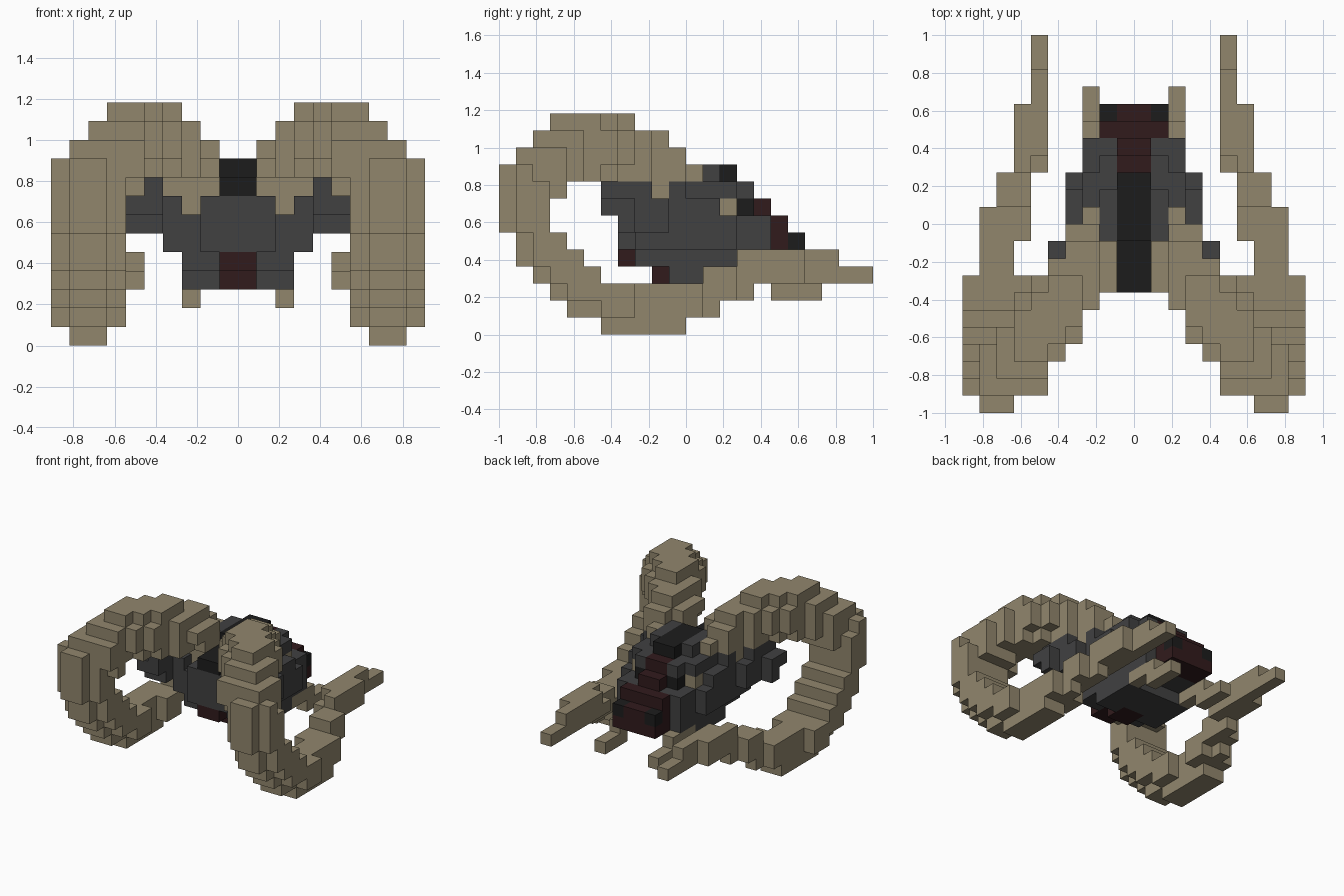
import bpy, bmesh
from mathutils import Vector

cube = bpy.data.objects.get("Cube")
if cube:
    bpy.data.objects.remove(cube, do_unlink=True)

U = 1 / 11  # size of one block


def material(name, rgb):
    m = bpy.data.materials.new(name)
    m.use_nodes = True
    m.diffuse_color = (*rgb, 1)
    m.node_tree.nodes["Principled BSDF"].inputs["Base Color"].default_value = (*rgb, 1)
    return m


MATS = {
    "horn": material("horn_tan", (0.285, 0.24, 0.152)),
    "shell": material("dark_grey", (0.052, 0.052, 0.053)),
    "crest": material("near_black", (0.012, 0.012, 0.012)),
    "trim": material("dark_maroon", (0.031, 0.011, 0.012)),
}

blocks = {}  # cell -> (part, colour), left half only


def box(part, colour, xs, ys, zs):
    for x in range(*xs):
        for y in range(*ys):
            for z in range(*zs):
                blocks[x, y, z] = (part, colour)


# Head shell, stepped like a dome
for xs, ys, zs in [
    ((0, 2), (-4, -1), (5, 8)),
    ((0, 2), (-1, 4), (5, 9)),
    ((1, 2), (-1, 2), (9, 10)),
    ((0, 3), (-3, 5), (4, 7)),
    ((0, 3), (-2, 3), (7, 9)),
    ((3, 4), (0, 2), (5, 8)),
    ((3, 4), (2, 3), (5, 7)),
    ((3, 4), (-1, 0), (5, 9)),
    ((3, 4), (-3, -1), (5, 7)),
    ((0, 3), (-1, 3), (3, 4)),
]:
    box("head_shell", "shell", xs, ys, zs)

# Ears reaching forward and out
for xs, ys, zs in [
    ((3, 4), (-3, -1), (6, 8)),
    ((4, 5), (-4, -2), (6, 9)),
    ((4, 5), (-2, -1), (6, 8)),
    ((4, 5), (-5, -4), (7, 9)),
    ((5, 6), (-5, -3), (7, 8)),
    ((5, 6), (-4, -3), (6, 8)),
]:
    box("ears", "shell", xs, ys, zs)

# Maroon mouth and nape
for ys, zs in [((-4, -1), (4, 5)), ((-2, 0), (3, 4))]:
    box("mouth", "trim", (0, 1), ys, zs)
for xs, ys, zs in [
    ((0, 1), (3, 4), (7, 9)),
    ((0, 1), (4, 5), (6, 8)),
    ((0, 2), (5, 6), (4, 7)),
    ((0, 1), (6, 7), (4, 6)),
    ((1, 2), (6, 7), (4, 5)),
]:
    box("nape", "trim", xs, ys, zs)

# Black crest and nape corners
for xs, ys, zs in [
    ((0, 1), (-4, -1), (8, 9)),
    ((0, 1), (-1, 3), (8, 10)),
    ((1, 2), (3, 4), (7, 8)),
    ((1, 2), (6, 7), (5, 6)),
]:
    box("crest", "crest", xs, ys, zs)

# Small tan pieces: side studs and the lower prongs
box("side_studs", "horn", (2, 3), (2, 3), (7, 8))
box("prongs", "horn", (2, 3), (5, 8), (2, 3))
box("prongs", "horn", (2, 3), (3, 6), (3, 4))

# Horn: a tapering tube along a curled path (x, y, z, radius)
PATH = [
    (3, -1.3, 8, 1.3), (3, -1.5, 9.5, 1.8), (3.2, -3, 10.4, 1.9),
    (4.2, -4.3, 11, 1.95), (5.8, -6.6, 11, 2), (7, -8.4, 9.8, 2),
    (8, -9.3, 8.6, 1.85), (8, -9.5, 7.3, 1.75), (8, -8, 4.8, 1.75),
    (8, -6.7, 3.4, 1.85), (8, -3.5, 1.5, 1.75), (8, -2.2, 1.5, 1.75),
    (7.7, -0.5, 1.8, 1.5), (7.2, 1.5, 2.7, 1.2), (6.5, 3.5, 3.6, 1.2),
    (6, 6, 3.8, 1.05), (5.5, 8.5, 4, 0.8), (5.5, 10.5, 3.5, 0.6),
]
# Open middle of the curl: y -> z range
HOLE = {-8: (6, 8), -7: (5, 9), -6: (4, 9), -5: (3, 9), -4: (3, 9), -3: (3, 9)}


def horn_allows(x, y, z):
    lo, hi = HOLE.get(y, (3, 7) if -3 < y < 1 else (0, 0))
    if lo <= z < hi or not (0 <= z < 13 and -11 <= y < 11 and x < 10):
        return False
    if z >= 6:  # root side
        if y >= -1:
            return y == -1 and x in (2, 3) and z >= 9
        return x >= 1 and (y < -3 or x < (5 if y == -3 else 4))
    if y >= 7:  # tail narrows toward the tip
        return x == 5
    if y >= 3:
        return x in (5, 6)
    if y >= 1:
        return x in (6, 7)
    if y >= -3:
        return (6 if y >= -1 else 7) <= x < 9
    return True


for a, b in zip(PATH, PATH[1:]):
    for step in range(13):
        t = step / 12
        cx, cy, cz, r = (p + (q - p) * t for p, q in zip(a, b))
        centre = Vector((cx, cy, cz))
        for x in range(int(cx) - 3, int(cx) + 4):
            for y in range(int(cy) - 4, int(cy) + 4):
                for z in range(int(cz) - 3, int(cz) + 4):
                    mid = Vector((x + 0.5, y + 0.5, z + 0.5))
                    if (mid - centre).length <= r and horn_allows(x, y, z):
                        blocks[x, y, z] = ("horn", "horn")
box("horn", "horn", (2, 3), (-1, 1), (9, 10))
box("horn", "horn", (2, 4), (-1, 0), (9, 11))

# Mirror across x and sort the cells into parts
parts, filled = {}, set()
for (x, y, z), (part, colour) in blocks.items():
    for cell, side in (((x, y, z), "left"), ((-1 - x, y, z), "right")):
        name = side + "_horn" if part == "horn" else part
        parts.setdefault((name, colour), []).append(cell)
        filled.add(cell)


def build(name, colour, cells):
    """Make one mesh from the outward faces of its blocks."""
    bm = bmesh.new()
    verts = {}

    def vert(p):
        if p not in verts:
            verts[p] = bm.verts.new(Vector(p) * U)
        return verts[p]

    for cell in cells:
        for axis in range(3):
            for side in (0, 1):
                near = list(cell)
                near[axis] += 2 * side - 1
                if tuple(near) in filled:
                    continue
                ring = []
                for du, dv in ((0, 0), (1, 0), (1, 1), (0, 1)):
                    p = list(cell)
                    p[axis] += side
                    p[(axis + 1) % 3] += du
                    p[(axis + 2) % 3] += dv
                    ring.append(vert(tuple(p)))
                bm.faces.new(ring if side else ring[::-1])
    mesh = bpy.data.meshes.new(name)
    bm.to_mesh(mesh)
    bm.free()
    mesh.materials.append(MATS[colour])
    bpy.context.collection.objects.link(bpy.data.objects.new(name, mesh))


for (name, colour), cells in parts.items():
    build(name, colour, cells)
